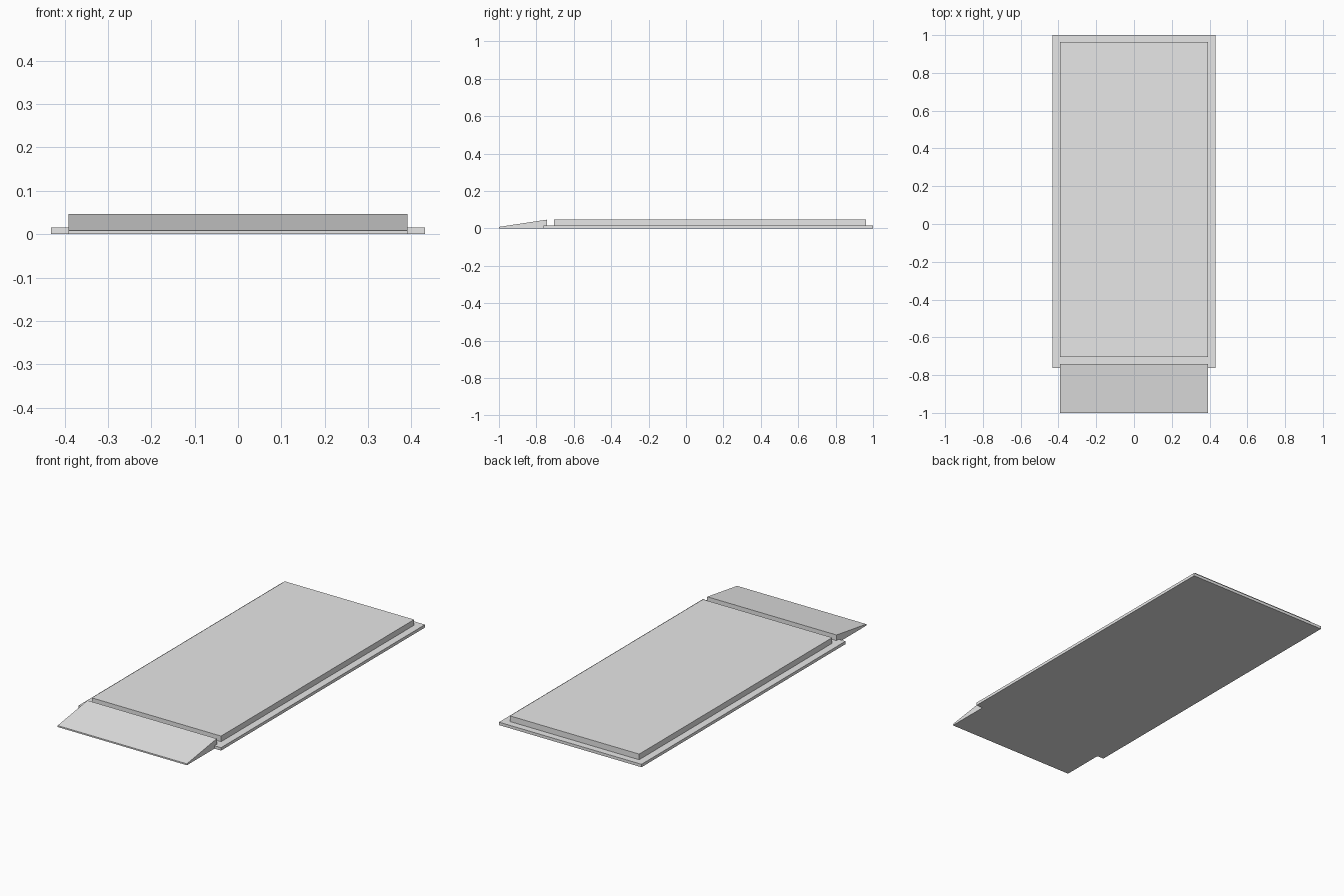
import bpy

if "Cube" in bpy.data.objects:
    bpy.data.objects.remove(bpy.data.objects["Cube"])

grey = bpy.data.materials.new("light grey")
grey.diffuse_color = (0.8, 0.8, 0.8, 1)
grey.use_nodes = True
grey.node_tree.nodes["Principled BSDF"].inputs["Base Color"].default_value = grey.diffuse_color


def extrude_profile(name, profile, half_width):
    """Sweep a closed (y, z) side profile across x."""
    n = len(profile)
    verts = [(x, y, z) for x in (-half_width, half_width) for y, z in profile]
    faces = [tuple(reversed(range(n))), tuple(range(n, 2 * n))]
    faces += [(i, (i + 1) % n, (i + 1) % n + n, i + n) for i in range(n)]
    mesh = bpy.data.meshes.new(name)
    mesh.from_pydata(verts, [], faces)
    mesh.materials.append(grey)
    obj = bpy.data.objects.new(name, mesh)
    bpy.context.collection.objects.link(obj)
    return obj


def slab(name, half_width, y0, y1, z0, z1):
    return extrude_profile(name, [(y0, z0), (y1, z0), (y1, z1), (y0, z1)], half_width)


# Thin base plate with a raised deck on top
slab("base_plate", 0.431, -0.762, 1.0, 0.0, 0.016)
slab("raised_deck", 0.391, -0.705, 0.963, 0.016, 0.047)

# Entry ramp with a small front lip; it stops short of the deck,
# and its rear end sits over the front edge of the base plate
extrude_profile("entry_ramp", [
    (-1.0, 0.0), (-0.762, 0.0), (-0.762, 0.016), (-0.742, 0.016),
    (-0.742, 0.047), (-1.0, 0.008)], 0.391)
